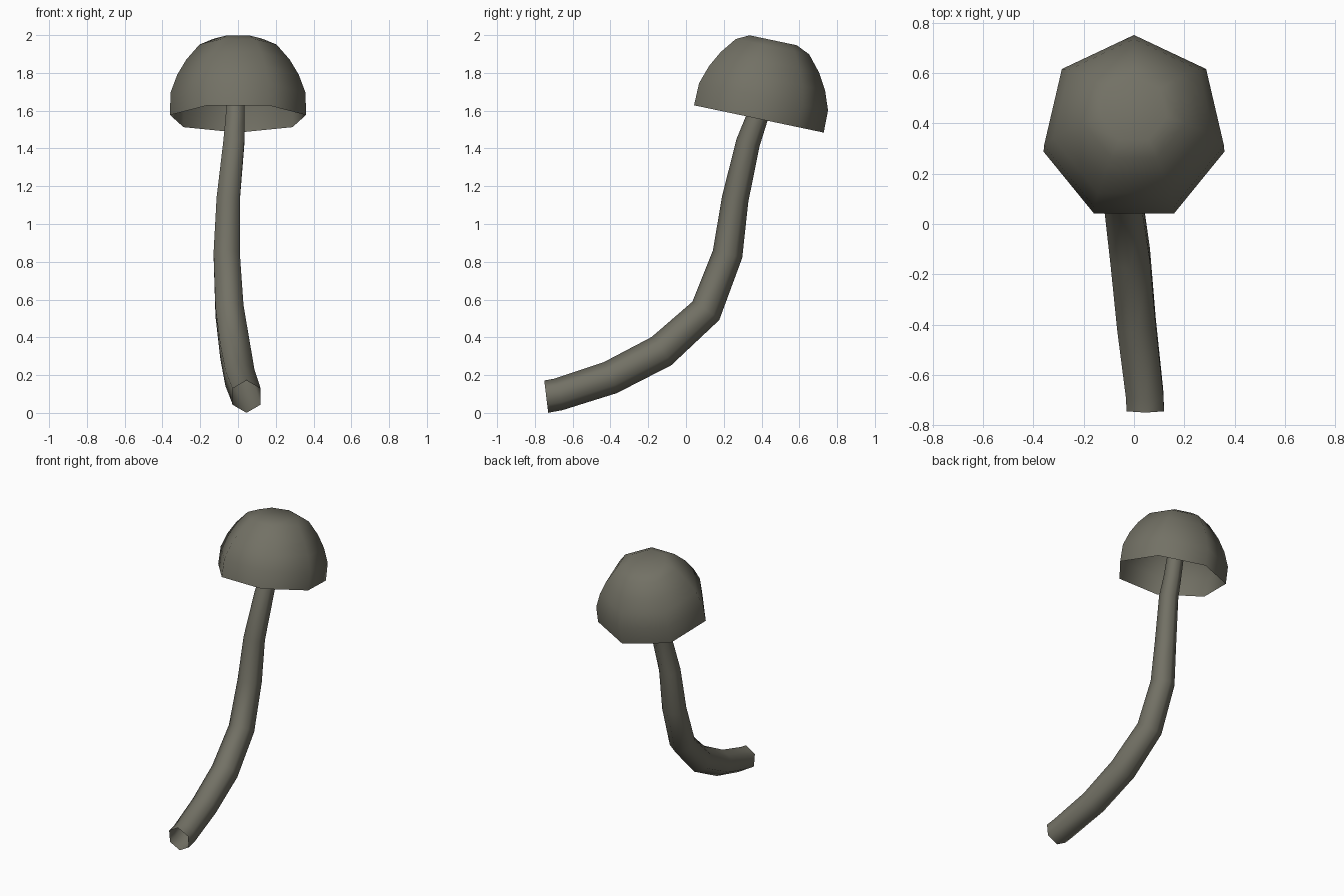
import bpy, bmesh, math
from mathutils import Vector

if "Cube" in bpy.data.objects:
    bpy.data.objects.remove(bpy.data.objects["Cube"])

olive = bpy.data.materials.new("olive_grey")
olive.diffuse_color = (0.17, 0.165, 0.13, 1.0)
olive.use_nodes = True
olive.node_tree.nodes["Principled BSDF"].inputs["Base Color"].default_value = olive.diffuse_color


def loft(name, rings, sides, close_end):
    """Skin rings given as (centre, axis, radius); one corner faces up/back."""
    bm = bmesh.new()
    loops = []
    for centre, axis, radius in rings:
        t = Vector(axis).normalized()
        x = Vector((1, 0, 0))
        u = (x - t * x.dot(t)).normalized()
        v = t.cross(u)
        loop = []
        for i in range(sides):
            a = math.pi / 2 + math.tau * i / sides
            loop.append(bm.verts.new(Vector(centre) + radius * (math.cos(a) * u + math.sin(a) * v)))
        loops.append(loop)
    for low, high in zip(loops, loops[1:]):
        for i in range(sides):
            j = (i + 1) % sides
            bm.faces.new((low[i], low[j], high[j], high[i]))
    if close_end:
        bm.faces.new(loops[-1])
    for f in bm.faces:
        f.smooth = True
    mesh = bpy.data.meshes.new(name)
    bm.to_mesh(mesh)
    bm.free()
    mesh.materials.append(olive)
    obj = bpy.data.objects.new(name, mesh)
    bpy.context.collection.objects.link(obj)
    return obj


# Cap: hollow seven-sided dome, leaning back
axis = Vector((0, 0.206, 0.979)).normalized()
rim = Vector((0, 0.368, 1.56))
profile = [(0.369, 0), (0.367, 0.12), (0.33, 0.22), (0.28, 0.305), (0.209, 0.389), (0.134, 0.423)]
loft("cap", [(rim + axis * h, axis, r) for r, h in profile], 7, True)

# Stem: hollow six-sided tube along a bent, tapering path (x, y, z, radius)
path = [
    (0.045, -0.74, 0.086, 0.086), (0.042, -0.675, 0.098, 0.086),
    (0.01, -0.40, 0.187, 0.089), (-0.015, -0.13, 0.327, 0.091),
    (-0.045, 0.105, 0.54, 0.086), (-0.06, 0.22, 0.84, 0.08),
    (-0.052, 0.26, 1.13, 0.071), (-0.022, 0.328, 1.43, 0.064),
    (-0.015, 0.375, 1.56, 0.058), (-0.012, 0.41, 1.70, 0.055),
]
pts = [Vector(p[:3]) for p in path]
rings = []
for i, p in enumerate(pts):
    before = (p - pts[i - 1]).normalized() if i else Vector((0, 0.99, 0.12))
    after = (pts[i + 1] - p).normalized() if 0 < i < len(pts) - 1 else before
    rings.append((p, before + after, path[i][3]))
loft("stem", rings, 6, False)
